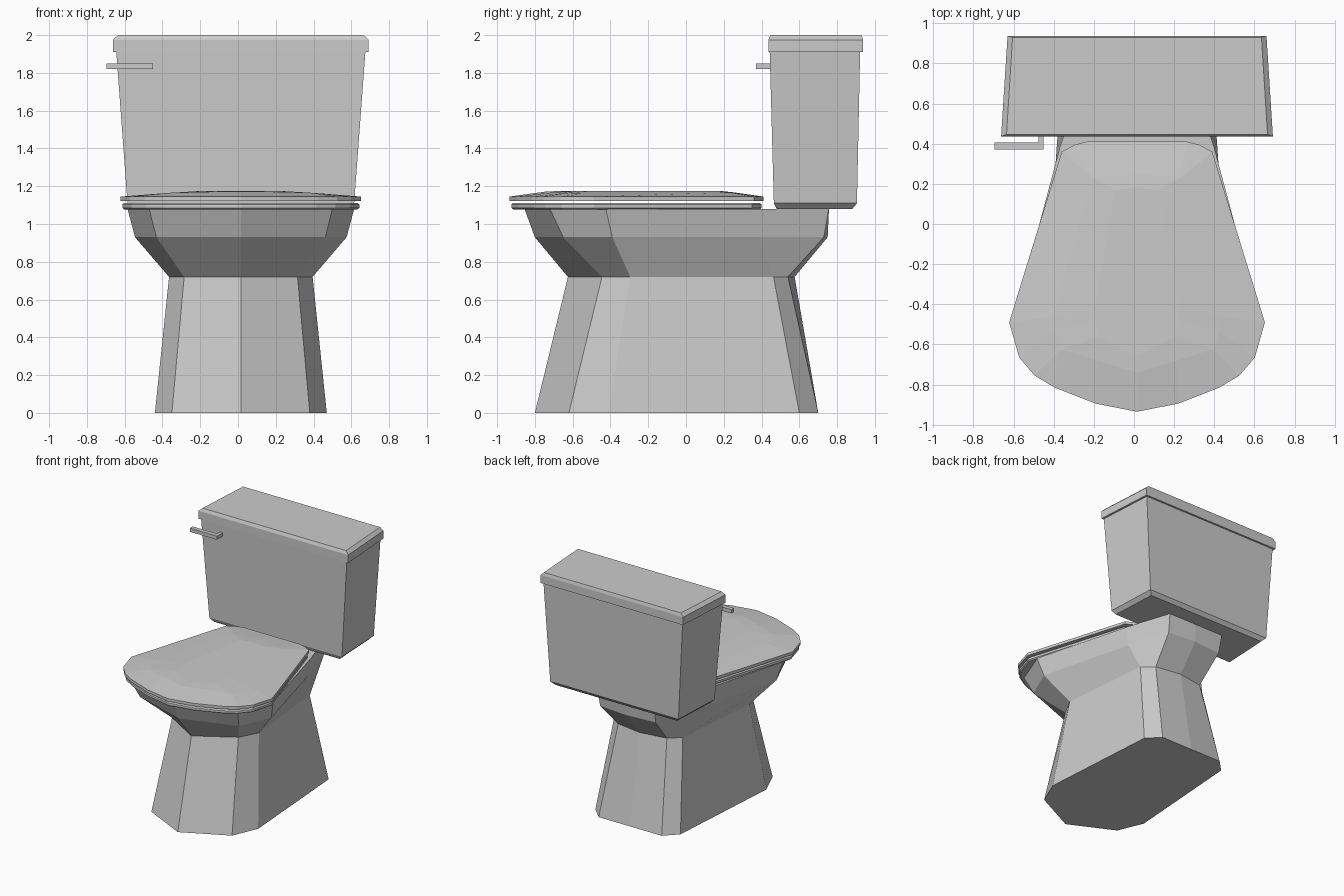
import bpy, bmesh

if "Cube" in bpy.data.objects:
    bpy.data.objects.remove(bpy.data.objects["Cube"])

CX = 0.015  # symmetry plane (the flush handle overhangs on the left)


def loft(name, rings):
    """Skin stacked half outlines (x>=0, front to back), mirrored across the middle."""
    bm = bmesh.new()
    loops = []
    for ring in rings:
        full = ring + [(-x, y, z) for x, y, z in reversed(ring) if x > 0]
        loops.append([bm.verts.new((x + CX, y, z)) for x, y, z in full])
    n = len(loops[0])
    for a, b in zip(loops, loops[1:]):
        for i in range(n):
            j = (i + 1) % n
            bm.faces.new((a[i], a[j], b[j], b[i]))
    bm.faces.new(loops[0][::-1])
    bm.faces.new(loops[-1])
    bmesh.ops.remove_doubles(bm, verts=bm.verts, dist=0.001)
    bmesh.ops.recalc_face_normals(bm, faces=bm.faces)
    me = bpy.data.meshes.new(name)
    bm.to_mesh(me)
    bm.free()
    ob = bpy.data.objects.new(name, me)
    bpy.context.collection.objects.link(ob)
    return ob


def at(z, pts):
    return [(x, y, z) for x, y in pts]


def slab(z, wf, wb, yf, yb):
    """Half trapezoid: front width, back width, front y, back y."""
    return at(z, [(wf, yf), (wb, yb)])


def box(name, x0, x1, y0, y1, z0, z1):
    bpy.ops.mesh.primitive_cube_add(size=1, location=((x0 + x1) / 2, (y0 + y1) / 2, (z0 + z1) / 2))
    ob = bpy.context.object
    ob.name = name
    ob.scale = (x1 - x0, y1 - y0, z1 - z0)
    return ob


# pedestal and bowl
loft("bowl", [
    at(0.00, [(0, -.80), (.365, -.62), (.455, -.41), (.385, .60), (.285, .70), (0, .70)]),
    at(0.72, [(0, -.625), (.30, -.445), (.38, -.295), (.31, .463), (.22, .54), (0, .575)]),
    at(0.93, [(0, -.80), (.447, -.65), (.56, -.39), (.36, .38), (.25, .73), (0, .75)]),
    at(1.08, [(0, -.855), (.485, -.72), (.60, -.425), (.385, .38), (.26, .757), (0, .757)]),
])

# seat and domed lid share one outline
outline = [(0, -.935), (.205, -.895), (.41, -.815), (.51, -.755), (.587, -.665),
           (.637, -.49), (.375, .36), (.31, .395), (.25, .41), (0, .41)]
crown = [(0, -.74, 1.172), (.20, -.68, 1.17), (.38, -.625, 1.165), (.38, -.625, 1.165),
         (.41, -.53, 1.162), (.42, -.46, 1.162), (.22, .23, 1.167), (.22, .23, 1.167),
         (.21, .235, 1.167), (0, .25, 1.168)]


def scaled(s):
    return [(x * s, (y + .26) * s - .26) for x, y in outline]


loft("seat", [at(1.078, scaled(.97)), at(1.086, scaled(.985)),
              at(1.104, scaled(.985)), at(1.112, scaled(.97))])
loft("seat_lid", [at(1.122, outline), at(1.145, outline), crown,
                  [(x * .5, y * .85 - .03, 1.175) for x, y, z in crown]])

# tank
loft("tank", [slab(1.08, .57, .55, .48, .88), slab(1.11, .60, .58, .465, .905),
              slab(1.92, .66, .63, .443, .922)])
loft("tank_lid", [slab(1.91, .677, .645, .436, .937), slab(1.975, .677, .645, .436, .937),
                  slab(2.00, .65, .62, .447, .93)])

# flush handle
box("handle_lever", -.695, -.45, .37, .405, 1.82, 1.85)
box("handle_stem", -.475, -.45, .40, .46, 1.82, 1.85)
